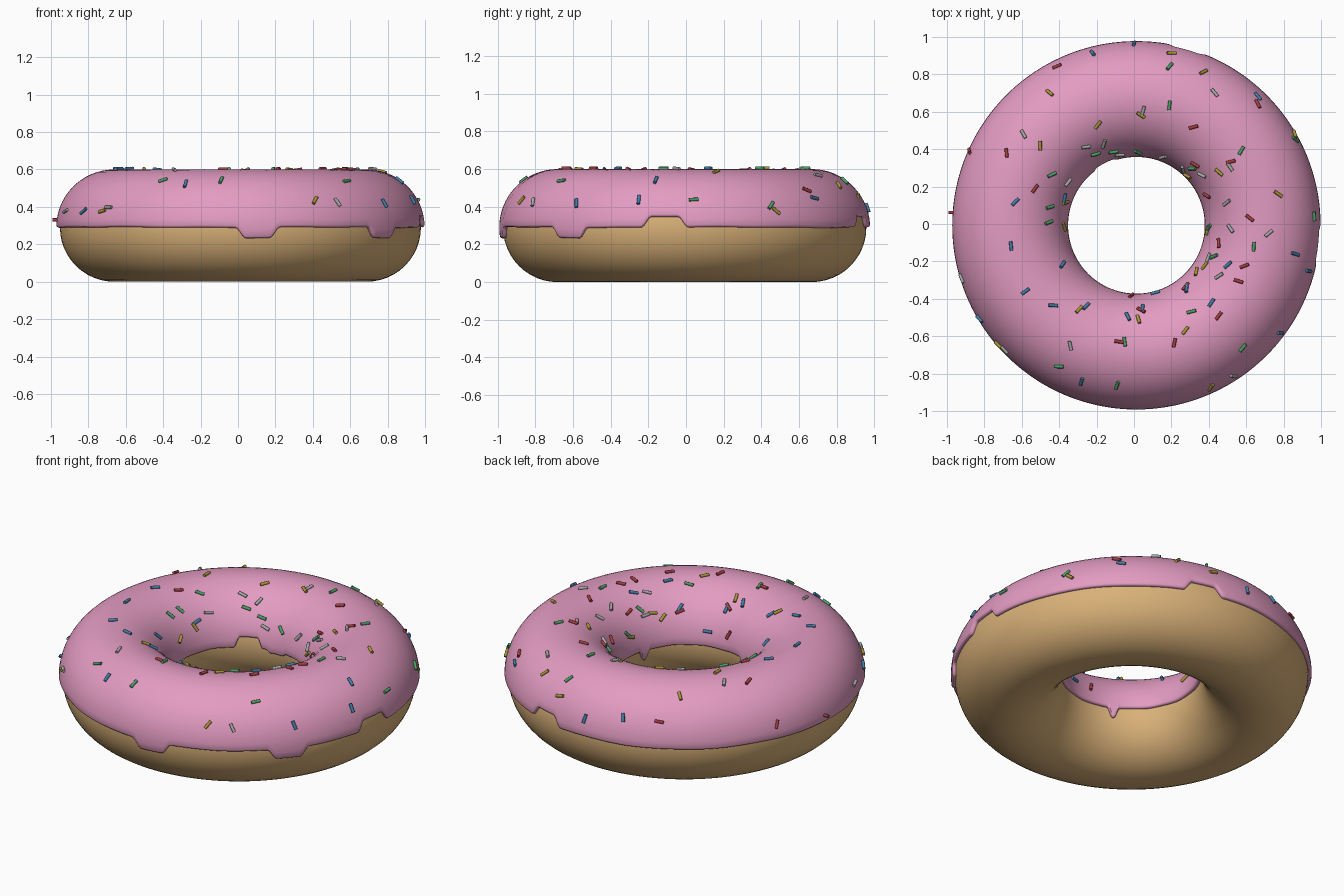
import bpy, bmesh, math, random
from mathutils import Vector, Matrix

if "Cube" in bpy.data.objects:
    bpy.data.objects.remove(bpy.data.objects["Cube"])

random.seed(11)
CENTRE = Vector((0.013, -0.007, 0.29))
RING, DOUGH_R, ICING_R = 0.675, 0.29, 0.31


def material(name, rgb):
    m = bpy.data.materials.new(name)
    m.diffuse_color = (*rgb, 1)
    m.use_nodes = True
    m.node_tree.nodes["Principled BSDF"].inputs["Base Color"].default_value = m.diffuse_color
    return m


def smooth(obj):
    bpy.ops.object.select_all(action='DESELECT')
    obj.select_set(True)
    bpy.context.view_layer.objects.active = obj
    bpy.ops.object.shade_smooth_by_angle(angle=math.radians(50))


def add_object(name, bm, mat):
    mesh = bpy.data.meshes.new(name)
    bmesh.ops.recalc_face_normals(bm, faces=bm.faces[:])
    bm.to_mesh(mesh)
    bm.free()
    mesh.materials.append(mat)
    obj = bpy.data.objects.new(name, mesh)
    bpy.context.collection.objects.link(obj)
    smooth(obj)


def ring_point(u, phi, r):
    d = RING + r * math.cos(phi)
    return CENTRE + Vector((d * math.cos(u), d * math.sin(u), r * math.sin(phi)))


# Dough ring
bpy.ops.mesh.primitive_torus_add(major_segments=128, minor_segments=48, location=CENTRE,
                                 major_radius=RING, minor_radius=DOUGH_R)
dough = bpy.context.object
dough.name = "dough"
dough.data.materials.append(material("golden dough", (0.70, 0.44, 0.19)))
smooth(dough)

# Icing edge bumps: angle and half width in degrees, height
OUTER = [(-84.5, 5.4, -0.058), (-39, 5.4, -0.058), (-6.3, 5.8, 0.06), (74, 5.4, 0.06)]
INNER = [(117, 10, 0.06), (92, 8, -0.02), (-115, 3, -0.06), (-19, 3, -0.06)]


def edge_height(u, bumps, soft):
    z = 0.003 * math.sin(9 * u) * math.sin(4 * u + 1)
    for angle, half, h in bumps:
        d = abs((math.degrees(u) - angle + 180) % 360 - 180)
        t = min(max((half + soft / 2 - d) / soft, 0), 1)
        z += h * t * t * (3 - 2 * t)
    return z


# Icing shell with a rounded lip on its outer and inner edges
bm = bmesh.new()
SEG, ROWS = 480, 30
rows = []
for i in range(SEG):
    u = 2 * math.pi * i / SEG
    a = math.asin(edge_height(u, OUTER, 3.2) / ICING_R)
    b = math.pi - math.asin(edge_height(u, INNER, 5) / ICING_R)
    ring = [(a + 0.012, 0.284), (a, 0.297), (a + 0.012, 0.306)]
    ring += [(a + 0.04 + (b - a - 0.08) * j / ROWS, ICING_R) for j in range(ROWS + 1)]
    ring += [(b - 0.012, 0.306), (b, 0.297), (b - 0.012, 0.284)]
    rows.append([bm.verts.new(ring_point(u, p, r)) for p, r in ring])
for i in range(SEG):
    p, q = rows[i], rows[(i + 1) % SEG]
    for j in range(len(p) - 1):
        bm.faces.new((p[j], q[j], q[j + 1], p[j + 1]))
add_object("icing", bm, material("pink icing", (0.77, 0.33, 0.54)))


def rod(bm, place):
    bmesh.ops.create_cone(bm, cap_ends=True, segments=8, radius1=0.009, radius2=0.009,
                          depth=0.05, matrix=place)


def sprinkle(bm, u, phi):
    # a short rod lying on the icing, turned about the surface normal
    normal = Vector((math.cos(u) * math.cos(phi), math.sin(u) * math.cos(phi), math.sin(phi)))
    along = Matrix.Rotation(random.uniform(0, math.pi), 3, normal) @ Vector((-math.sin(u), math.cos(u), 0))
    rot = along.to_track_quat('Z', 'Y').to_matrix().to_4x4()
    rod(bm, Matrix.Translation(ring_point(u, phi, ICING_R + 0.005)) @ rot)


def sugar(colour, rgb, arc, spots):
    # a few placed rods, then an even scatter over an arc of the inner slope
    bm = bmesh.new()
    for x, y in spots:
        x, y = x - CENTRE.x, y - CENTRE.y
        d = (math.hypot(x, y) - RING) / ICING_R
        sprinkle(bm, math.atan2(y, x), math.acos(max(-0.96, min(0.96, d))))
    start, end = arc
    for k in range(13):
        u = math.radians(start + (end - start) * (k + random.random()) / 13)
        sprinkle(bm, u, random.uniform(1.5, 2.85))
    if colour == "red":
        # one rod poking out of the side
        side = ring_point(math.pi - 0.07, 0.13, ICING_R + 0.001)
        rod(bm, Matrix.Translation(side) @ Matrix.Rotation(math.pi / 2, 4, 'Y'))
    add_object(colour + "_sprinkles", bm, material(colour + " sugar", rgb))


sugar("blue", (0.05, 0.21, 0.40), (150, 340),
      [(0, .96), (-.22, .91), (.66, .68), (.86, -.16), (.93, -.25), (.78, -.58), (-.83, -.51), (-.28, -.84)])
sugar("red", (0.38, 0.045, 0.05), (-100, 60),
      [(-.88, .39), (-.41, .84), (.66, .64), (-.08, -.63), (-.68, .38), (-.53, .19)])
sugar("yellow", (0.40, 0.31, 0.035), (-140, 200),
      [(.86, .48), (.37, .81), (.41, -.87), (-.73, -.65), (.2, .91), (-.45, .7), (.77, .16)])
sugar("green", (0.07, 0.36, 0.14), (-60, 190),
      [(.96, .04), (.86, .45), (-.09, -.86), (.58, -.66), (-.4, -.76), (.19, .84), (-.05, -.63)])
sugar("grey", (0.38, 0.40, 0.40), (-40, 150),
      [(-.95, -.3), (.53, -.81), (-.69, -.67), (.43, .7), (-.34, -.65), (-.59, .48), (.72, -.05)])
